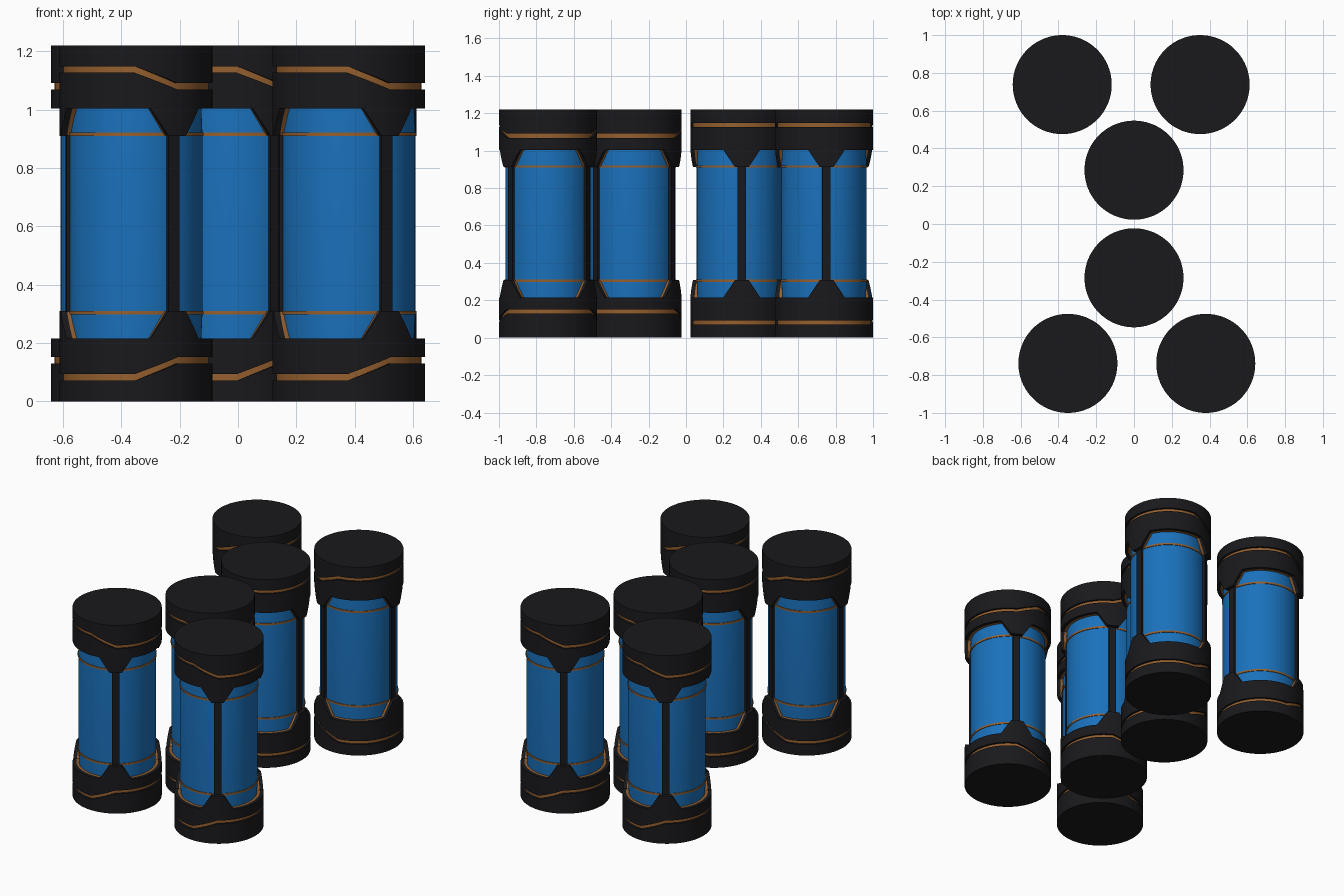
import bpy, bmesh, math
from mathutils import Matrix

if "Cube" in bpy.data.objects:
    bpy.data.objects.remove(bpy.data.objects["Cube"])

H = 1.22          # canister height
R = 0.262         # end cap radius
SEG = 180         # two-degree steps so every corner lands on a vertex


def material(name, rgb):
    m = bpy.data.materials.new(name)
    m.diffuse_color = (*rgb, 1)
    m.use_nodes = True
    m.node_tree.nodes["Principled BSDF"].inputs["Base Color"].default_value = m.diffuse_color
    return m


BLACK = material("black", (0.010, 0.010, 0.012))
BLUE = material("blue", (0.010, 0.165, 0.50))
ORANGE = material("orange", (0.30, 0.115, 0.028))


def rim_z(a):
    """Lower edge of the top cap: three tapered claws, 120 degrees apart."""
    d = abs((a + 60) % 120 - 60)
    t = min(max((d - 8) / 14, 0), 1)
    return 0.912 + 0.092 * t


def stripe_z(a):
    """Height of the stripe: low between two claws, high round the rest."""
    if a <= 120:
        t = 0
    elif a < 154:
        t = (a - 120) / 34
    elif a <= 326:
        t = 1
    else:
        t = (360 - a) / 34
    return 1.08 + 0.058 * t


def loft(name, rows, mats, close_top=False):
    """Skin rows of (radius, height function); mats gives a slot per band."""
    bm = bmesh.new()
    rings = []
    for r, zf in rows:
        ring = []
        for i in range(SEG):
            a = i * 360 / SEG
            t = math.radians(a)
            ring.append(bm.verts.new((r * math.cos(t), r * math.sin(t), zf(a))))
        rings.append(ring)
    for lo, hi, slot in zip(rings, rings[1:], mats):
        for i in range(SEG):
            j = (i + 1) % SEG
            bm.faces.new((lo[i], lo[j], hi[j], hi[i])).material_index = slot
    if close_top:
        bm.faces.new(rings[-1])
    bmesh.ops.recalc_face_normals(bm, faces=bm.faces)
    return to_mesh(bm, name)


def to_mesh(bm, name):
    me = bpy.data.meshes.new(name)
    bm.to_mesh(me)
    bm.free()
    return me


def flat(z):
    return lambda a: z


# End cap with clawed rim, orange lining and a grooved stripe
cap = loft("cap", [
    (0.222, rim_z), (0.240, rim_z), (R, rim_z),
    (R, lambda a: stripe_z(a) - 0.011), (0.249, lambda a: stripe_z(a) - 0.011),
    (0.249, lambda a: stripe_z(a) + 0.011), (R, lambda a: stripe_z(a) + 0.011),
    (R, flat(H))], [1, 0, 0, 0, 1, 0, 0], close_top=True)
cap.materials.append(BLACK)
cap.materials.append(ORANGE)

# Mirrored copy for the foot
foot = cap.copy()
foot.transform(Matrix.Translation((0, 0, H)) @ Matrix.Scale(-1, 4, (0, 0, 1)))
foot.flip_normals()

# Blue tube, narrowing slightly beyond the bands
tube = loft("tube", [(0.223, flat(0.19)), (0.228, flat(0.30)),
                     (0.228, flat(H - 0.30)), (0.223, flat(H - 0.19))], [0, 0, 0])
tube.materials.append(BLUE)


# Thin orange bands round the tube
def band(z):
    me = loft("band", [(0.222, flat(z - 0.006)), (0.232, flat(z - 0.006)),
                       (0.232, flat(z + 0.006)), (0.222, flat(z + 0.006))], [0, 0, 0])
    me.materials.append(ORANGE)
    return me


lower_band, upper_band = band(0.304), band(H - 0.304)

# Three vertical struts joining the claws
bm = bmesh.new()
for k in range(3):
    m = (Matrix.Rotation(math.radians(120 * k), 4, 'Z')
         @ Matrix.Translation((0.222, 0, H / 2))
         @ Matrix.Diagonal((0.036, 0.044, 0.64, 1)))
    bmesh.ops.create_cube(bm, size=1, matrix=m)
struts = to_mesh(bm, "struts")
struts.materials.append(BLACK)

PARTS = {"top_cap": cap, "bottom_cap": foot, "tube": tube,
         "lower_band": lower_band, "upper_band": upper_band, "struts": struts}

for me in PARTS.values():
    me.shade_smooth()
    me.set_sharp_from_angle(angle=math.radians(30))

# Front trio of canisters, repeated half a turn round for the rear trio
for side, turn in (("front", 0), ("rear", 180)):
    for n, (x, y) in enumerate([(-0.35, -0.738), (0.38, -0.738), (0, -0.285)], 1):
        place = (Matrix.Rotation(math.radians(turn), 4, 'Z')
                 @ Matrix.Translation((x, y, 0))
                 @ Matrix.Rotation(math.radians(-57), 4, 'Z'))
        for part, me in PARTS.items():
            ob = bpy.data.objects.new(f"{side}_canister_{n}_{part}", me)
            bpy.context.collection.objects.link(ob)
            ob.matrix_world = place
